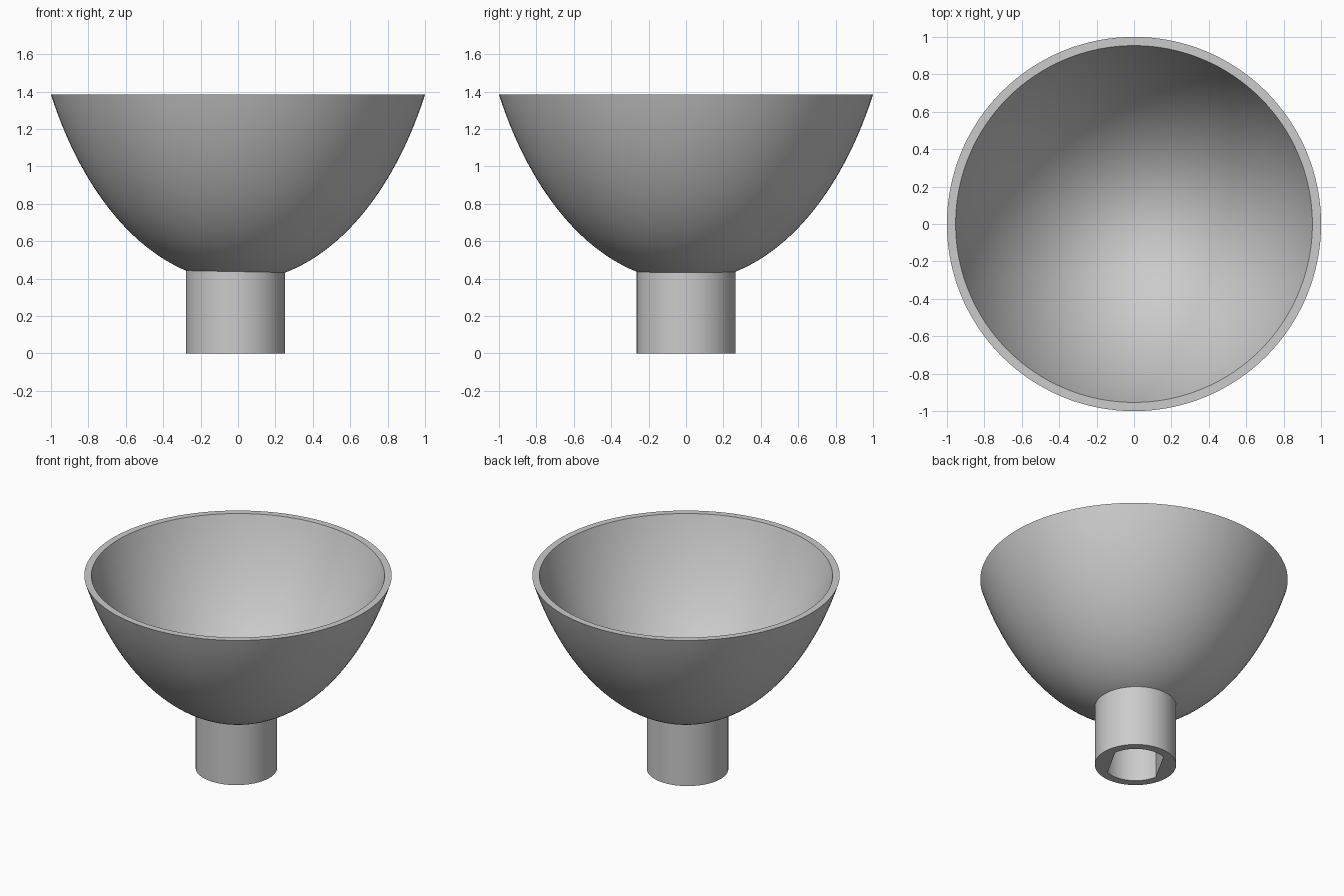
import bpy
import bmesh
from math import sin, cos, asin, acos, pi, radians

if "Cube" in bpy.data.objects:
    bpy.data.objects.remove(bpy.data.objects["Cube"], do_unlink=True)

grey = bpy.data.materials.new("plain grey")
grey.use_nodes = True
colour = (0.6, 0.6, 0.6, 1)
grey.diffuse_color = colour
grey.node_tree.nodes["Principled BSDF"].inputs["Base Color"].default_value = colour


def finish(name, bm, angle):
    """Turn a bmesh into a shaded, coloured object."""
    bmesh.ops.remove_doubles(bm, verts=bm.verts, dist=1e-5)
    bmesh.ops.recalc_face_normals(bm, faces=bm.faces)
    mesh = bpy.data.meshes.new(name)
    bm.to_mesh(mesh)
    bm.free()
    mesh.materials.append(grey)
    obj = bpy.data.objects.new(name, mesh)
    bpy.context.collection.objects.link(obj)
    bpy.ops.object.select_all(action="DESELECT")
    obj.select_set(True)
    bpy.context.view_layer.objects.active = obj
    bpy.ops.object.shade_smooth_by_angle(angle=radians(angle))
    return obj


# Bowl: two nested ellipsoid caps joined by a flat rim
RIM, CENTRE = 1.385, 2.275
WIDE, TALL, WALL = 1.134, 1.89, 0.045
STEPS = 40


def cap(a, c):
    """Profile of an ellipsoid cap from its lowest point to the rim."""
    end = acos((CENTRE - RIM) / c)
    return [(a * sin(end * i / STEPS), CENTRE - c * cos(end * i / STEPS))
            for i in range(STEPS + 1)]


profile = cap(WIDE, TALL) + cap(WIDE - WALL, TALL - WALL)[::-1]
bm = bmesh.new()
verts = [bm.verts.new((r, 0, z)) for r, z in profile]
edges = [bm.edges.new(pair) for pair in zip(verts, verts[1:])]
bmesh.ops.spin(bm, geom=verts + edges, cent=(0, 0, 0), axis=(0, 0, 1),
               angle=2 * pi, steps=128, use_merge=True)
finish("bowl", bm, 30)

# Stem: round tube with a socket that has two parallel flats
OUTER, SOCKET, FLAT = 0.265, 0.207, 0.16
corner = asin(FLAT / SOCKET)
turn = radians(61)
angles = []
for start, stop in ((-corner, corner), (corner, pi - corner),
                    (pi - corner, pi + corner), (pi + corner, 2 * pi - corner)):
    angles += [start + (stop - start) * i / 18 for i in range(18)]


def ring(bm, radius, z, flat=None):
    """Ring of vertices, cut back to the flats where they are given."""
    result = []
    for t in angles:
        r = min(radius, flat / max(abs(sin(t)), 1e-6)) if flat else radius
        result.append(bm.verts.new((r * cos(t + turn), r * sin(t + turn), z)))
    return result


bm = bmesh.new()
rings = [ring(bm, OUTER, 0), ring(bm, OUTER, 0.445),
         ring(bm, SOCKET, 0.415, FLAT), ring(bm, SOCKET, 0, FLAT)]
for low, high in zip(rings, rings[1:] + rings[:1]):
    for i in range(len(angles)):
        bm.faces.new((low[i - 1], low[i], high[i], high[i - 1]))
stem = finish("stem", bm, 30)
stem.location.x = -0.013
